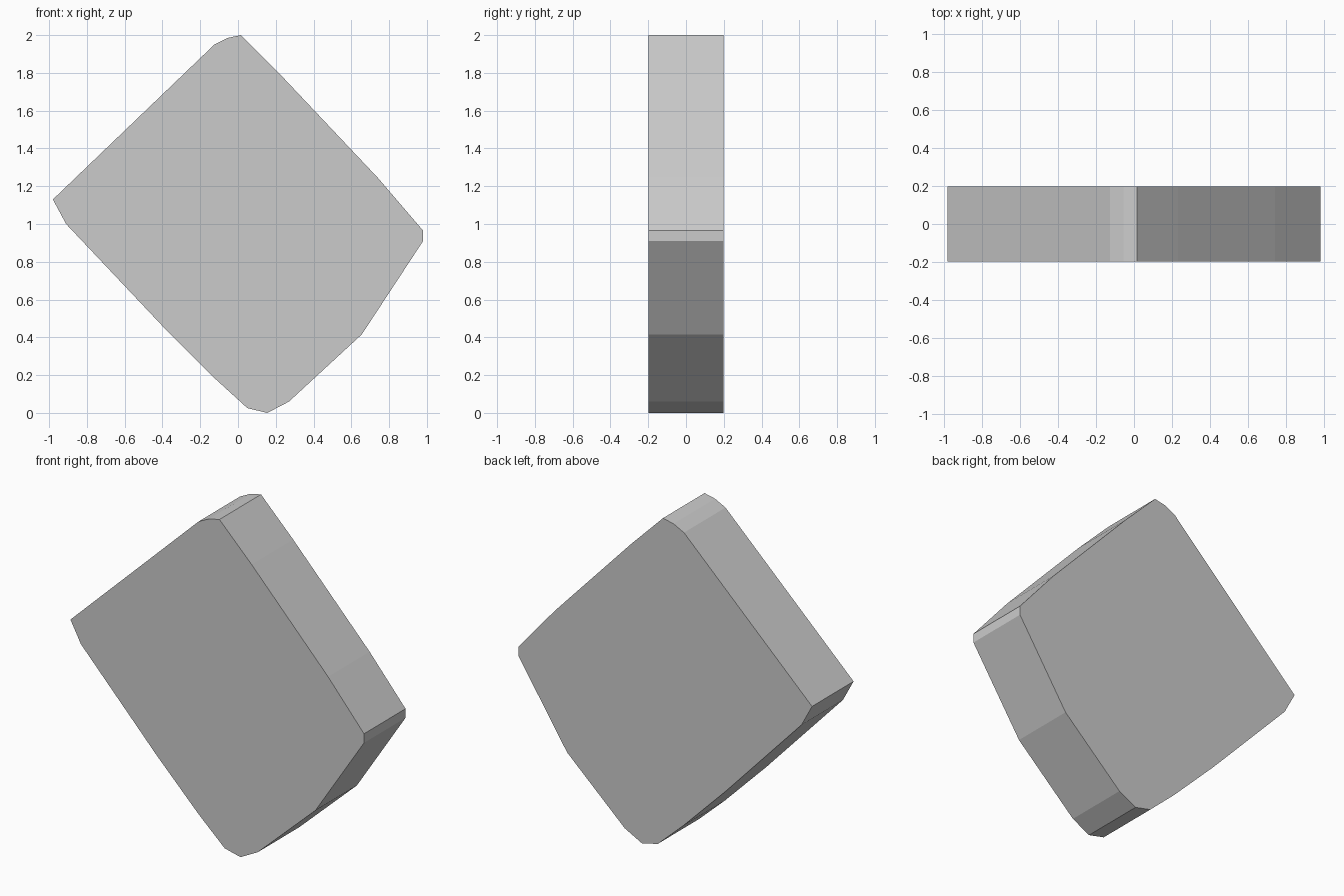
import bpy
import bmesh

if "Cube" in bpy.data.objects:
    bpy.data.objects.remove(bpy.data.objects["Cube"])

HALF_DEPTH = 0.198

# Outline of the slab in the front view (x, z), counter-clockwise
outline = [
    (-0.98, 1.13), (-0.91, 1.00), (-0.40, 0.46), (-0.12, 0.18),
    (0.05, 0.025), (0.155, 0.0), (0.27, 0.06), (0.655, 0.415),
    (0.98, 0.91), (0.98, 0.965), (0.74, 1.245), (0.23, 1.785),
    (0.015, 2.0), (-0.055, 1.985), (-0.125, 1.95),
]

# Stone slab: front face extruded straight back
bm = bmesh.new()
front = bm.faces.new([bm.verts.new((x, -HALF_DEPTH, z)) for x, z in outline])
result = bmesh.ops.extrude_face_region(bm, geom=[front], use_keep_orig=True)
back_verts = [g for g in result["geom"] if isinstance(g, bmesh.types.BMVert)]
bmesh.ops.translate(bm, verts=back_verts, vec=(0, 2 * HALF_DEPTH, 0))
bmesh.ops.recalc_face_normals(bm, faces=bm.faces)

mesh = bpy.data.meshes.new("stone_slab")
bm.to_mesh(mesh)
bm.free()
slab = bpy.data.objects.new("stone_slab", mesh)
bpy.context.collection.objects.link(slab)
